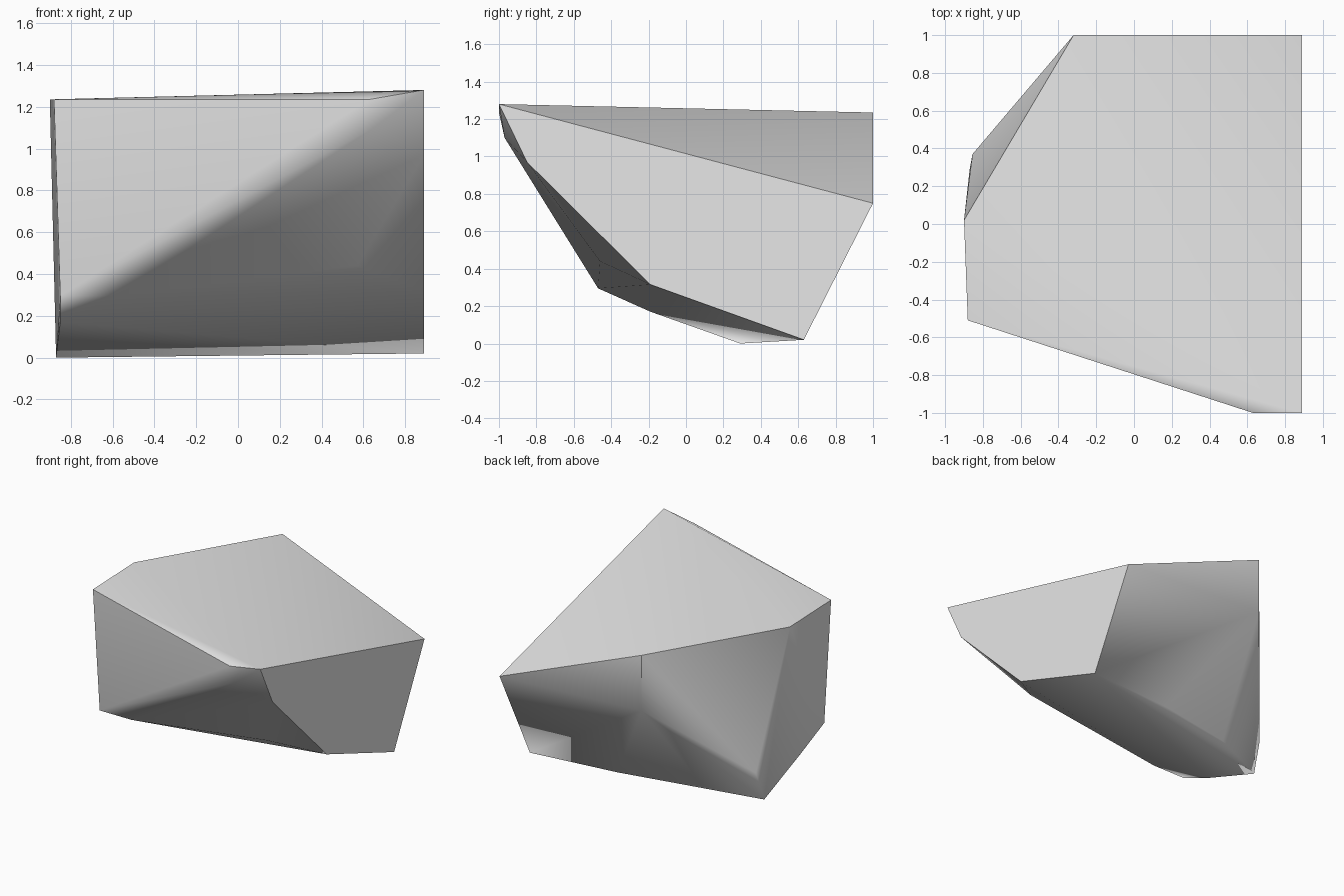
import bpy
import bmesh
import math

# Remove the default cube
default_cube = bpy.data.objects.get("Cube")
if default_cube:
    bpy.data.objects.remove(default_cube, do_unlink=True)

# Flat planes where the boulder is cut off
side, back, front, rim = 0.89, 1.0, -1.0, 1.235

# Corner points of the boulder, grouped by region
top_corners = [
    (side, front, 1.28), (side, back, 0.75), (-0.32, back, rim),
    (-0.9, 0.02, rim), (-0.88, -0.51, rim), (0.63, front, rim),
]
side_corners = [(side, -0.85, 0.97), (side, -0.19, 0.315), (side, 0.63, 0.02)]
front_corners = [
    (0.65, -0.97, 1.1), (-0.85, -0.47, 0.295),
    (-0.58, -0.47, 0.295), (0.57, -0.46, 0.44),
]
back_corners = [(-0.32, back, 0.81), (-0.855, 0.37, 0.23)]
base_corners = [
    (-0.85, -0.19, 0.17), (-0.87, 0.29, 0.0),
    (0.185, 0.57, 0.034), (-0.455, 0.44, 0.047),
]


def make_material(name, colour):
    material = bpy.data.materials.new(name)
    material.use_nodes = True
    material.diffuse_color = colour
    shader = material.node_tree.nodes["Principled BSDF"]
    shader.inputs["Base Color"].default_value = colour
    return material


def make_hull(name, points, material):
    """Wrap the points in a convex faceted body."""
    bm = bmesh.new()
    for point in points:
        bm.verts.new(point)
    bmesh.ops.convex_hull(bm, input=bm.verts[:])
    loose = [v for v in bm.verts if not v.link_faces]
    bmesh.ops.delete(bm, geom=loose, context="VERTS")
    # Merge coplanar triangles into clean facets
    bmesh.ops.dissolve_limit(bm, angle_limit=math.radians(0.5),
                             verts=bm.verts[:], edges=bm.edges[:])
    bmesh.ops.recalc_face_normals(bm, faces=bm.faces[:])
    mesh = bpy.data.meshes.new(name)
    bm.to_mesh(mesh)
    bm.free()
    mesh.materials.append(material)
    obj = bpy.data.objects.new(name, mesh)
    bpy.context.collection.objects.link(obj)
    return obj


# Boulder body
stone_grey = make_material("stone_grey", (0.8, 0.8, 0.8, 1.0))
boulder = make_hull(
    "boulder",
    top_corners + side_corners + front_corners + back_corners + base_corners,
    stone_grey,
)

# Soft shading across shallow edges, crisp along steep ones
bpy.ops.object.select_all(action="DESELECT")
boulder.select_set(True)
bpy.context.view_layer.objects.active = boulder
bpy.ops.object.shade_smooth_by_angle(angle=math.radians(45))
weighted = boulder.modifiers.new("weighted_normals", "WEIGHTED_NORMAL")
weighted.keep_sharp = True
